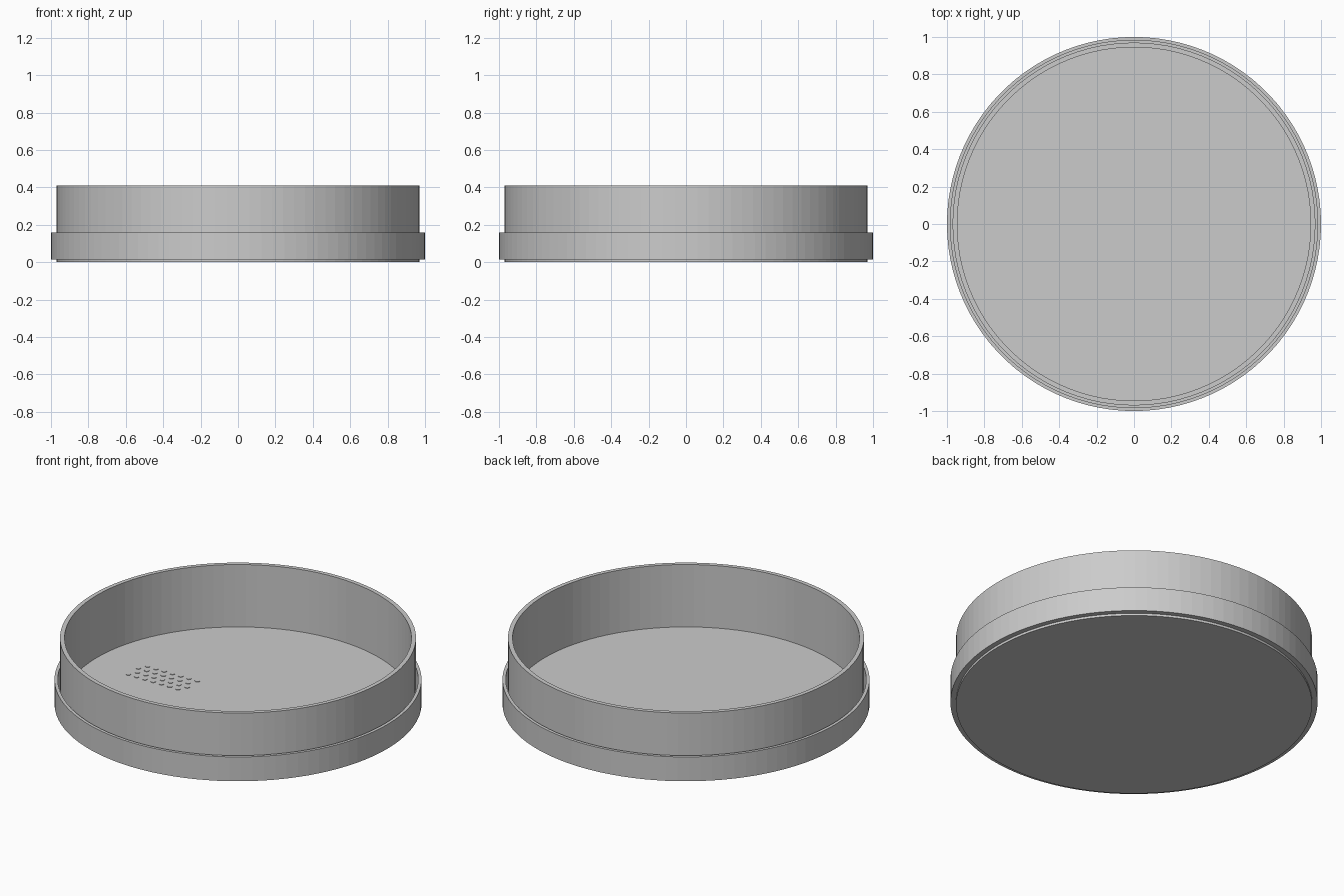
import bpy
import bmesh
import math

SEGMENTS = 100

cube = bpy.data.objects.get("Cube")
if cube:
    bpy.data.objects.remove(cube, do_unlink=True)

grey = bpy.data.materials.new("plain grey")
grey.use_nodes = True
colour = (0.6, 0.6, 0.6, 1)
grey.diffuse_color = colour
grey.node_tree.nodes["Principled BSDF"].inputs["Base Color"].default_value = colour


def finish(name, bm):
    bmesh.ops.remove_doubles(bm, verts=bm.verts, dist=1e-5)
    bmesh.ops.recalc_face_normals(bm, faces=bm.faces)
    mesh = bpy.data.meshes.new(name)
    bm.to_mesh(mesh)
    bm.free()
    mesh.materials.append(grey)
    obj = bpy.data.objects.new(name, mesh)
    bpy.context.collection.objects.link(obj)
    return obj


def lathe(name, profile, closed):
    """Turn a (radius, height) profile around z."""
    bm = bmesh.new()
    verts = [bm.verts.new((r, 0, z)) for r, z in profile]
    pairs = list(zip(verts, verts[1:]))
    if closed:
        pairs.append((verts[-1], verts[0]))
    edges = [bm.edges.new(p) for p in pairs]
    bmesh.ops.spin(bm, geom=verts + edges, cent=(0, 0, 0), axis=(0, 0, 1),
                   angle=2 * math.pi, steps=SEGMENTS, use_merge=True)
    return finish(name, bm)


# Open round dish with a thin wall and flat floor
FLOOR = 0.035
lathe("dish", [(0, 0), (0.97, 0), (0.97, 0.41), (0.945, 0.41),
               (0.945, FLOOR), (0, FLOOR)], False)

# Outer collar, separated from the dish by a narrow groove
lathe("collar", [(0.965, 0.014), (1, 0.014), (1, 0.16), (0.982, 0.16),
                 (0.982, 0.035), (0.965, 0.035)], True)

# Small patch of staggered, very low dots on the floor
bm = bmesh.new()
for row in range(4):
    for col in range(7):
        x = -0.68 + 0.055 * col + 0.0275 * (row % 2)
        made = bmesh.ops.create_cone(bm, cap_ends=True, segments=12, radius1=0.014,
                                     radius2=0.014, depth=0.004)
        bmesh.ops.translate(bm, verts=made["verts"],
                            vec=(x, -0.07 + 0.048 * row, FLOOR + 0.001))
finish("floor_dots", bm)
